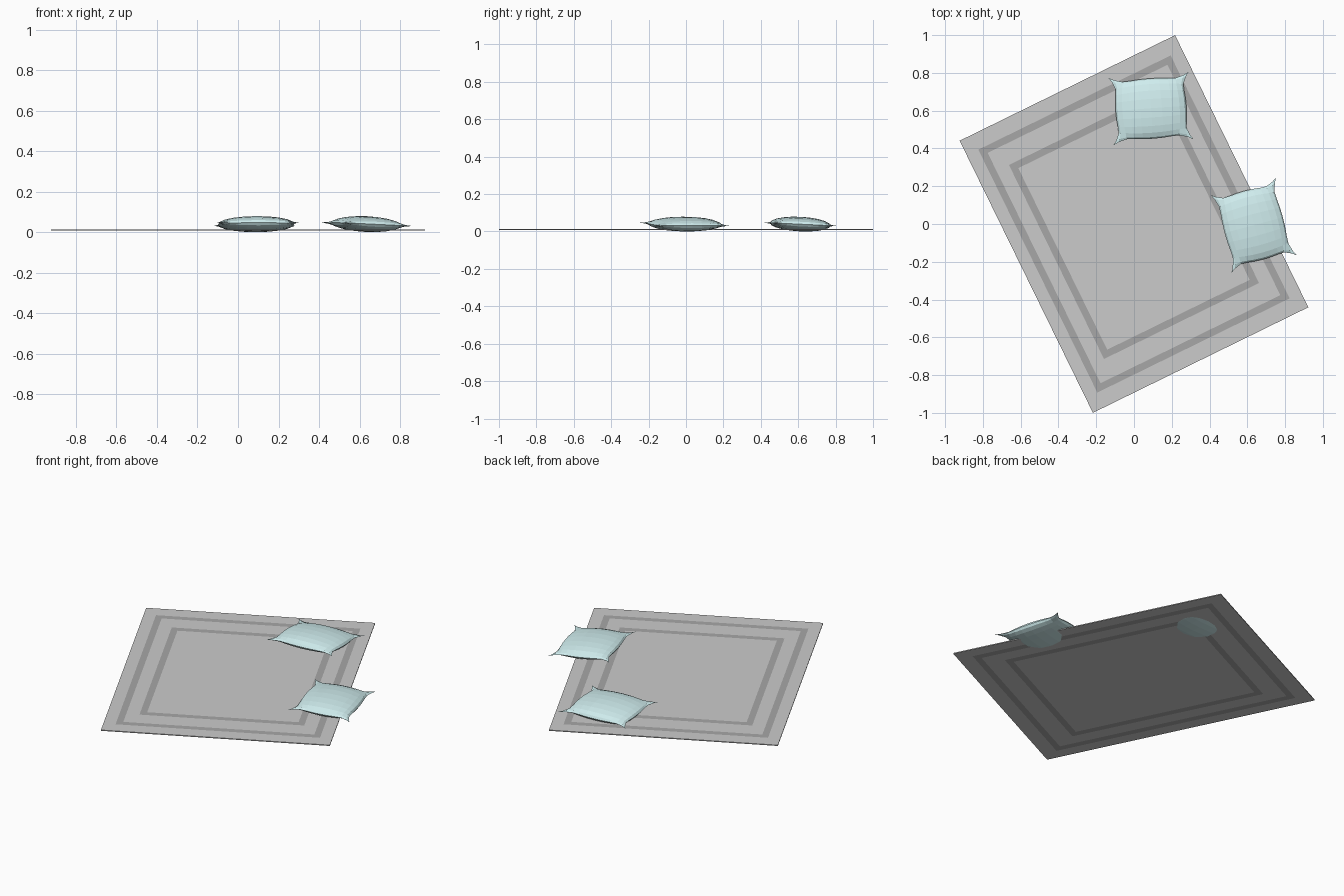
import bpy, bmesh, math
from mathutils import Matrix

if "Cube" in bpy.data.objects:
    bpy.data.objects.remove(bpy.data.objects["Cube"])


def material(name, rgb):
    m = bpy.data.materials.new(name)
    m.diffuse_color = (*rgb, 1)
    m.use_nodes = True
    m.node_tree.nodes["Principled BSDF"].inputs["Base Color"].default_value = m.diffuse_color
    return m


def add_object(name, bm, mats):
    bmesh.ops.recalc_face_normals(bm, faces=bm.faces)
    me = bpy.data.meshes.new(name)
    bm.to_mesh(me)
    bm.free()
    for m in mats:
        me.materials.append(m)
    ob = bpy.data.objects.new(name, me)
    bpy.context.collection.objects.link(ob)
    return ob


rug_grey = material("rug_grey", (0.67, 0.67, 0.67))
stripe_grey = material("stripe_grey", (0.39, 0.39, 0.39))
teal = material("pale_teal", (0.63, 0.85, 0.86))

# Rug: concentric rectangular rings, every second one a dark stripe
bm = bmesh.new()
rings = []
for hx, hy in [(0.635, 0.802), (0.567, 0.716), (0.530, 0.679), (0.457, 0.572), (0.420, 0.535)]:
    rings.append([bm.verts.new((sx * hx, sy * hy, 0))
                  for sx, sy in [(-1, -1), (1, -1), (1, 1), (-1, 1)]])
for k in range(len(rings) - 1):
    a, b = rings[k], rings[k + 1]
    for i in range(4):
        j = (i + 1) % 4
        f = bm.faces.new((a[i], a[j], b[j], b[i]))
        f.material_index = k % 2
bm.faces.new(rings[-1])
for f in bm.faces:
    f.normal_update()
rug = add_object("rug", bm, [rug_grey, stripe_grey])
rug.location.z = 0.0105
rug.rotation_euler.z = math.radians(26.1)
sol = rug.modifiers.new("thickness", 'SOLIDIFY')
sol.thickness = 0.005
sol.offset = 0


# Cushion: two puffed sheets sharing a seam, with pinched corner ears
def cushion(name, x, y, angle, n=10):
    bm = bmesh.new()
    t = [math.sin(math.pi / 2 * (2 * i / n - 1)) for i in range(n + 1)]

    def sheet(height):
        grid = []
        for u in t:
            row = []
            for v in t:
                ear = abs(u * v) ** 11
                px = u * (0.188 - 0.017 * v * v + 0.042 * ear)
                py = v * (0.160 - 0.017 * u * u + 0.036 * ear)
                puff = max(0, (1 - u * u) * (1 - v * v)) ** 0.48
                row.append(bm.verts.new((px, py, height * puff)))
            grid.append(row)
        for i in range(n):
            for j in range(n):
                bm.faces.new((grid[i][j], grid[i + 1][j], grid[i + 1][j + 1], grid[i][j + 1]))

    sheet(0.040)
    sheet(-0.038)
    bmesh.ops.remove_doubles(bm, verts=bm.verts, dist=1e-5)
    # slight tilt, then turn in plan
    bm.transform(Matrix.Rotation(math.radians(angle), 4, 'Z')
                 @ Matrix.Rotation(math.radians(-2.8), 4, 'X'))
    low = min(v.co.z for v in bm.verts)
    ob = add_object(name, bm, [teal])
    ob.location = (x, y, -low)


cushion("back_cushion", 0.09, 0.611, 4.3)
cushion("side_cushion", 0.634, -0.006, -75)
